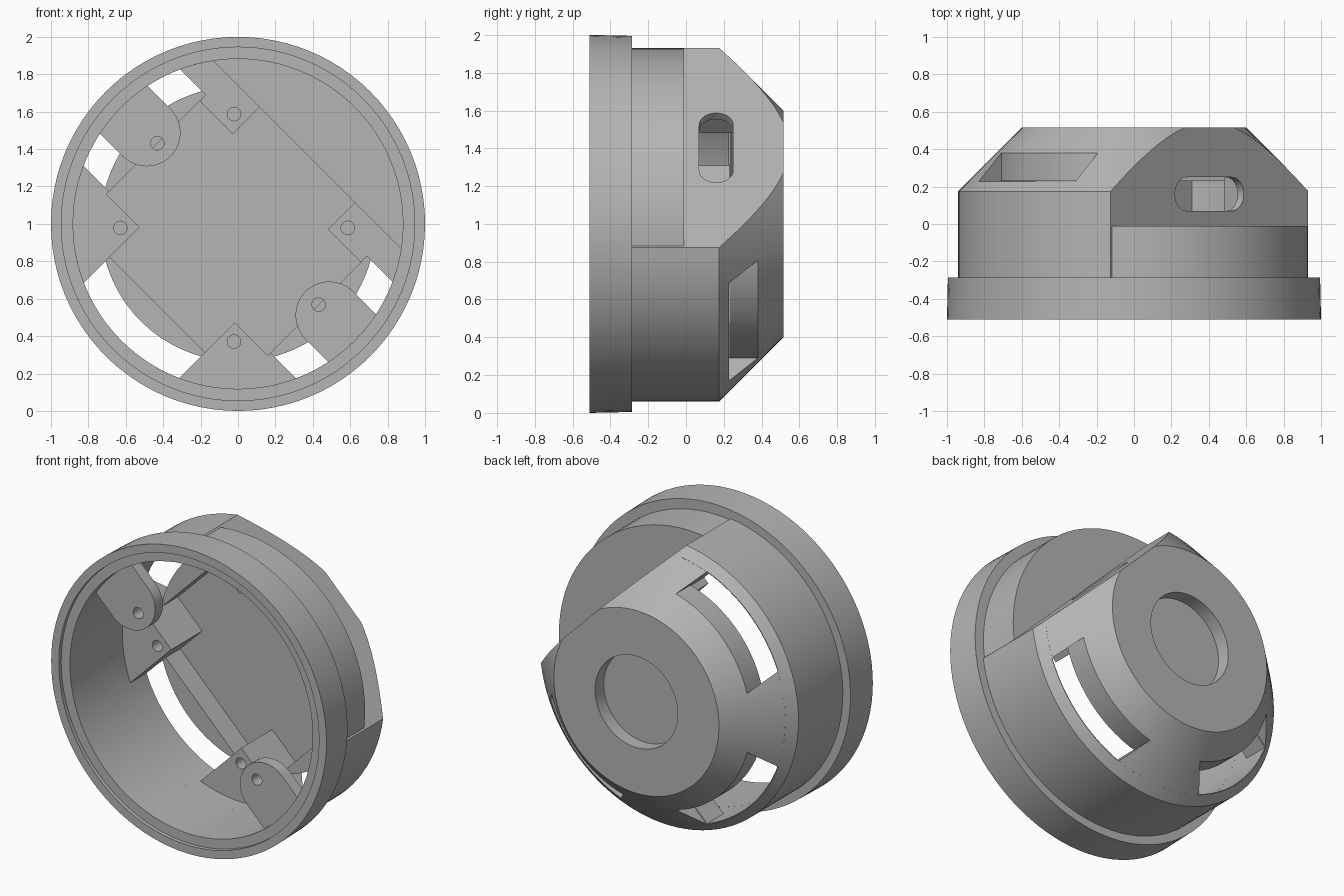
import bpy, bmesh, math
from mathutils import Vector

SEG = 96
BORE = 0.882      # inner radius of the shell
FLAT = 0.57       # distance from axis to the outer flat
R2 = math.sqrt(0.5)

if "Cube" in bpy.data.objects:
    bpy.data.objects.remove(bpy.data.objects["Cube"])

grey = bpy.data.materials.new("plain_grey")
grey.use_nodes = True
colour = (0.46, 0.46, 0.46, 1)
grey.diffuse_color = colour
grey.node_tree.nodes["Principled BSDF"].inputs["Base Color"].default_value = colour


def place(u, w, y):
    """u points to the flat, w is across it, y runs along the axis."""
    return Vector(((u - w) * R2, y, 1 + (u + w) * R2))


def loft(name, rings):
    """Closed solid through rings of (u, w, y) points."""
    bm = bmesh.new()
    loops = [[bm.verts.new(place(*p)) for p in ring] for ring in rings]
    n = len(loops[0])
    for a, b in zip(loops, loops[1:]):
        for i in range(n):
            j = (i + 1) % n
            bm.faces.new((a[i], a[j], b[j], b[i]))
    bm.faces.new(loops[0])
    bm.faces.new(loops[-1])
    bmesh.ops.recalc_face_normals(bm, faces=bm.faces)
    mesh = bpy.data.meshes.new(name)
    bm.to_mesh(mesh)
    bm.free()
    mesh.materials.append(grey)
    obj = bpy.data.objects.new(name, mesh)
    bpy.context.collection.objects.link(obj)
    return obj


def prism(name, outline, y0, y1):
    return loft(name, [[(u, w, y) for u, w in outline] for y in (y0, y1)])


def arc(r, a0, a1, n, cu=0, cw=0):
    return [(cu + r * math.cos(a0 + (a1 - a0) * i / n),
             cw + r * math.sin(a0 + (a1 - a0) * i / n)) for i in range(n + 1)]


def circle(r, cu=0, cw=0, n=SEG):
    return arc(r, 0, math.tau, n, cu, cw)[:-1]


def lathe(name, profile):
    return loft(name, [[(u, w, y) for u, w in circle(r)] for r, y in profile])


def combine(obj, tool, operation="DIFFERENCE"):
    mod = obj.modifiers.new("bool", "BOOLEAN")
    mod.operation = operation
    mod.solver = "EXACT"
    mod.object = tool
    bpy.context.view_layer.objects.active = obj
    bpy.ops.object.modifier_apply(modifier=mod.name)
    bpy.data.objects.remove(tool)


# Shell: rim, barrel and tapered back
housing = lathe("housing", [(1.0, -0.51), (0.995, -0.285), (0.94, -0.285),
                            (0.94, 0.175), (0.6, 0.515)])
# Flat side, with the round shoulder left beneath it
combine(housing, prism("flat_cut", [(FLAT, -1.2), (1.2, -1.2), (1.2, 1.2), (FLAT, 1.2)],
                       -0.285, 0.7))
combine(housing, prism("shoulder", circle(0.93), -0.3, -0.01), "UNION")

# Stepped front bore, then the deeper bore bounded by the flat wall
combine(housing, lathe("front_bore", [(0.945, -0.6), (0.945, -0.485),
                                      (BORE, -0.485), (BORE, -0.06)]))
chord = math.acos(0.523 / BORE)
combine(housing, prism("deep_bore", arc(BORE, chord, math.tau - chord, SEG), -0.07, 0.23))

# Cross-shaped pocket in the floor
ulo, uhi, wh, reach = -0.385, 0.32, 0.36, 0.61
combine(housing, prism("pocket", [
    (-reach, -wh), (ulo, -wh), (ulo, -reach), (uhi, -reach), (uhi, -wh), (0.523, -wh),
    (0.523, wh), (uhi, wh), (uhi, reach), (ulo, reach), (ulo, wh), (-reach, wh)], 0.1, 0.38))

# Three curved windows through the taper
half = 0.365
a = math.asin(half / 0.735)
for k in (1, 2, 3):
    turn = k * math.pi / 2
    c, s = math.cos(turn), math.sin(turn)
    outline = arc(0.735, -a, a, 24) + [(1.1, half), (1.1, -half)]
    combine(housing, prism("window_cut", [(p * c - q * s, p * s + q * c)
                                          for p, q in outline], 0.228, 0.38))

# Rounded slot in the flat wall
stadium = (arc(0.09, -math.pi / 2, math.pi / 2, 16, 0.17, 0.16)
           + arc(0.09, math.pi / 2, math.pi * 1.5, 16, -0.17, 0.16))
combine(housing, loft("slot_cut", [[(u, w, y) for w, y in stadium] for u in (0.45, 0.7)]))

# Round recess in the back
combine(housing, prism("back_recess", circle(0.3), 0.425, 0.6))

parts = [housing]

# Four corner blocks with screw holes
rb = 0.884
for su, inner, hole_u, label in ((-1, 0.385, -0.46, "lower"), (1, 0.32, 0.40, "upper")):
    for sw in (-1, 1):
        start = math.acos(half / rb)
        end = math.asin(wh / rb) if su < 0 else math.acos(0.54 / rb)
        pts = [(inner, wh), (inner, reach), (half, reach)] + arc(rb, start, end, 16)
        if su > 0:
            pts.append((0.54, wh))
        block = prism(f"{label}_block_{'left' if sw < 0 else 'right'}",
                      [(su * p, sw * q) for p, q in pts], 0.06, 0.231)
        # Wedge tip continues down to the pocket floor as part of the housing
        combine(block, prism("hole_cut", circle(0.036, hole_u, sw * 0.43, 24), 0, 0.2))
        parts.append(block)

# Two rounded mounting ears near the rim
for sw, side in ((-1, "left"), (1, "right")):
    pts = arc(0.18, 0, -math.pi, 32, 0, 0.69) + [(-0.18, 0.9), (0.18, 0.9)]
    ear = prism(f"mounting_ear_{side}", [(u, sw * w) for u, w in pts], -0.42, -0.34)
    combine(ear, prism("hole_cut", circle(0.036, 0, sw * 0.61, 24), -0.6, -0.2))
    parts.append(ear)

# Smooth round walls, sharp corners
bpy.ops.object.select_all(action="DESELECT")
for obj in parts:
    obj.select_set(True)
bpy.context.view_layer.objects.active = housing
bpy.ops.object.shade_smooth_by_angle(angle=math.radians(25))
